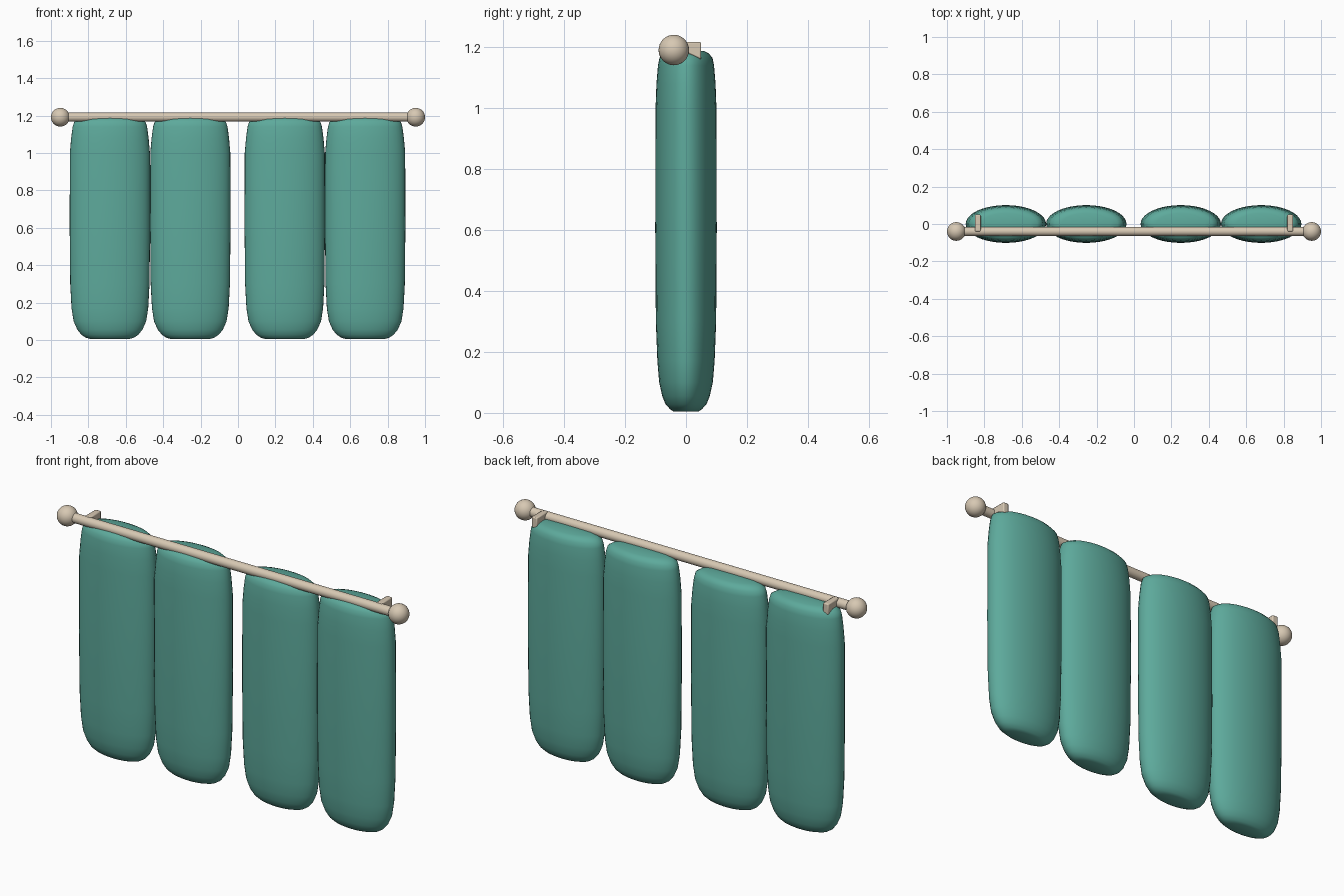
import bpy, bmesh, math
from mathutils import Matrix

if "Cube" in bpy.data.objects:
    bpy.data.objects.remove(bpy.data.objects["Cube"])


def material(name, color):
    m = bpy.data.materials.new(name)
    m.diffuse_color = color
    m.use_nodes = True
    m.node_tree.nodes["Principled BSDF"].inputs["Base Color"].default_value = m.diffuse_color
    return m


FABRIC = material("teal_fabric", (0.11, 0.40, 0.33, 1))
WOOD = material("pale_wood", (0.68, 0.58, 0.45, 1))


def finish(name, bm, mat, angle=40):
    bmesh.ops.recalc_face_normals(bm, faces=bm.faces)
    me = bpy.data.meshes.new(name)
    bm.to_mesh(me)
    bm.free()
    me.materials.append(mat)
    ob = bpy.data.objects.new(name, me)
    bpy.context.collection.objects.link(ob)
    bpy.ops.object.select_all(action='DESELECT')
    bpy.context.view_layer.objects.active = ob
    ob.select_set(True)
    bpy.ops.object.shade_smooth_by_angle(angle=math.radians(angle))
    return ob


# Curtain panel profile: height, half width, half depth
PROFILE = [(0.004, 0.10, 0.04), (0.012, 0.128, 0.052), (0.028, 0.152, 0.067),
           (0.055, 0.174, 0.078), (0.10, 0.194, 0.088), (0.17, 0.205, 0.094),
           (0.30, 0.212, 0.099), (0.60, 0.215, 0.101), (1.00, 0.214, 0.100),
           (1.08, 0.207, 0.097), (1.14, 0.199, 0.092), (1.165, 0.191, 0.087),
           (1.18, 0.168, 0.075), (1.188, 0.13, 0.058)]
SIDES = 40


def curtain_panel(name, cx):
    bm = bmesh.new()
    rings = []
    for z, hw, hd in PROFILE:
        rings.append([bm.verts.new((cx + hw * math.cos(a), hd * math.sin(a), z))
                      for a in (2 * math.pi * i / SIDES for i in range(SIDES))])
    for lo, hi in zip(rings, rings[1:]):
        for i in range(SIDES):
            j = (i + 1) % SIDES
            bm.faces.new((lo[i], lo[j], hi[j], hi[i]))
    # soft end caps
    for ring, z in ((rings[0], 0.006), (rings[-1], 1.19)):
        c = bm.verts.new((cx, 0, z))
        for i in range(SIDES):
            bm.faces.new((ring[i], ring[(i + 1) % SIDES], c))
    finish(name, bm, FABRIC, 60)


for i, cx in enumerate((-0.685, -0.255, 0.25, 0.68)):
    curtain_panel(f"curtain_panel_{i + 1}", cx)

# Rod across the front of the panels
ROD_Y, ROD_Z = -0.04, 1.191
bm = bmesh.new()
bmesh.ops.create_cone(bm, cap_ends=True, segments=24, radius1=0.024, radius2=0.024, depth=1.9,
                      matrix=Matrix.Translation((0, ROD_Y, ROD_Z)) @ Matrix.Rotation(math.pi / 2, 4, 'Y'))
finish("curtain_rod", bm, WOOD)

# Ball finials and wall brackets at both ends
for side, label in ((-1, "left"), (1, "right")):
    bm = bmesh.new()
    bmesh.ops.create_uvsphere(bm, u_segments=32, v_segments=16, radius=0.05,
                              matrix=Matrix.Translation((side * 0.95, ROD_Y, ROD_Z)))
    finish(f"finial_{label}", bm, WOOD)

    bm = bmesh.new()
    outline = [(-0.04, 1.18), (0.01, 1.178), (0.05, 1.16), (0.05, 1.217), (-0.04, 1.217)]
    face = bm.faces.new([bm.verts.new((side * 0.835 - 0.016, y, z)) for y, z in outline])
    ext = bmesh.ops.extrude_face_region(bm, geom=[face])
    bmesh.ops.translate(bm, vec=(0.032, 0, 0),
                        verts=[v for v in ext["geom"] if isinstance(v, bmesh.types.BMVert)])
    ob = finish(f"wall_bracket_{label}", bm, WOOD, 30)
    bev = ob.modifiers.new("bevel", 'BEVEL')
    bev.width = 0.005
    bev.segments = 2
